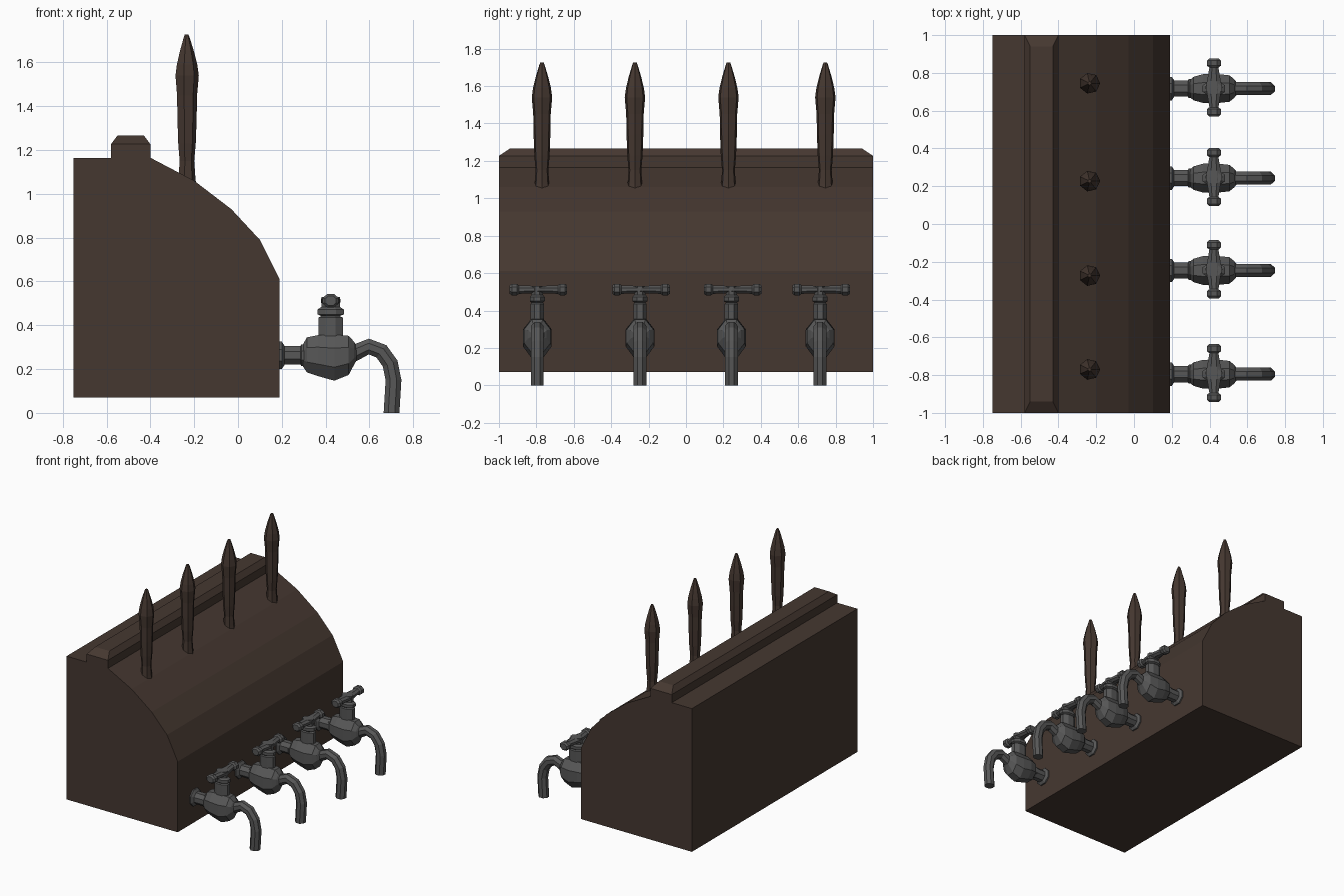
import bpy, bmesh, math
from mathutils import Vector

if "Cube" in bpy.data.objects:
    bpy.data.objects.remove(bpy.data.objects["Cube"])


def material(name, rgb):
    m = bpy.data.materials.new(name)
    m.diffuse_color = (*rgb, 1)
    m.use_nodes = True
    m.node_tree.nodes["Principled BSDF"].inputs["Base Color"].default_value = m.diffuse_color
    return m


WOOD = material("dark brown wood", (0.060, 0.039, 0.030))
METAL = material("dark grey metal", (0.095, 0.095, 0.095))


def ring(center, u, v, ru, rv, n=8, turn=0.5):
    """Polygon ring; with turn 0.5 its flats sit at the given half sizes."""
    k = 1 / math.cos(math.pi / n) if turn else 1
    c, u, v = Vector(center), Vector(u), Vector(v)
    angles = [2 * math.pi * (i + turn) / n for i in range(n)]
    return [c + u * ru * k * math.cos(a) + v * rv * k * math.sin(a) for a in angles]


def loft(name, rings, mat):
    """Skin a list of equal rings and cap both ends."""
    bm = bmesh.new()
    loops = [[bm.verts.new(p) for p in r] for r in rings]
    n = len(loops[0])
    for a, b in zip(loops, loops[1:]):
        for i in range(n):
            j = (i + 1) % n
            bm.faces.new((a[i], a[j], b[j], b[i]))
    bm.faces.new(loops[0])
    bm.faces.new(loops[-1])
    bmesh.ops.recalc_face_normals(bm, faces=bm.faces)
    me = bpy.data.meshes.new(name)
    bm.to_mesh(me)
    bm.free()
    me.materials.append(mat)
    return me


def place(name, me, y=0):
    ob = bpy.data.objects.new(name, me)
    ob.location.y = y
    bpy.context.collection.objects.link(ob)


X, Y, Z = (1, 0, 0), (0, 1, 0), (0, 0, 1)

# Cabinet: side profile with a curved front, extruded along y
profile = [(-0.75, 0.07), (0.19, 0.07), (0.19, 0.61), (0.10, 0.79), (-0.03, 0.93),
           (-0.20, 1.06), (-0.40, 1.165), (-0.75, 1.165)]
place("cabinet", loft("cabinet", [[(x, y, z) for x, z in profile] for y in (-1, 1)], WOOD))

# Ridge along the top with bevelled upper edge
def rect(x0, x1, y, z):
    return [(x0, -y, z), (x1, -y, z), (x1, y, z), (x0, y, z)]

place("top_ridge", loft("top_ridge", [rect(-0.58, -0.40, 1, 1.16), rect(-0.58, -0.40, 1, 1.227),
                                      rect(-0.55, -0.43, 0.94, 1.267)], WOOD))

# Turned pull handles
turned = [(1.04, 0.044), (1.08, 0.040), (1.15, 0.035), (1.23, 0.042), (1.34, 0.046), (1.45, 0.048),
          (1.54, 0.056), (1.59, 0.049), (1.65, 0.034), (1.715, 0.014), (1.727, 0.009)]
handle = loft("pull_handle", [ring((-0.235, 0, z), X, Y, r, r, 7, 0) for z, r in turned], WOOD)
for y in (0.745, 0.227, -0.273, -0.77):
    place("pull_handle", handle, y)

# Tap pipe: wall flange and neck (x, radius)
neck = [(0.18, 0.062), (0.20, 0.062), (0.213, 0.043), (0.285, 0.043), (0.29, 0.05), (0.32, 0.05)]
# Tap barrel (x, low z, high z, half width)
barrel = [(0.295, 0.215, 0.31, 0.045), (0.315, 0.185, 0.345, 0.062), (0.365, 0.168, 0.355, 0.076),
          (0.44, 0.147, 0.357, 0.077), (0.505, 0.173, 0.352, 0.07), (0.53, 0.22, 0.325, 0.05),
          (0.542, 0.24, 0.30, 0.035)]
# Stem with collar (z, half x, half y)
stem = [(0.33, 0.056, 0.036), (0.435, 0.056, 0.036), (0.442, 0.042, 0.030), (0.45, 0.060, 0.040),
        (0.472, 0.060, 0.040), (0.484, 0.042, 0.030), (0.53, 0.042, 0.030)]
# Cross bar (y, half x, half z), mirrored
half_bar = [(0.0, 0.045, 0.020), (0.035, 0.036, 0.020), (0.105, 0.024, 0.023), (0.115, 0.037, 0.031),
            (0.142, 0.037, 0.031), (0.154, 0.025, 0.022)]
bar = [(-y, a, b) for y, a, b in reversed(half_bar[1:])] + half_bar
# Curved spout centre line (x, z)
path = [Vector((x, 0, z)) for x, z in [(0.51, 0.262), (0.55, 0.282), (0.597, 0.303), (0.655, 0.281),
                                       (0.695, 0.225), (0.710, 0.15), (0.701, 0.0)]]
spout = []
for i, p in enumerate(path):
    d = (path[min(i + 1, len(path) - 1)] - path[max(i - 1, 0)]).normalized()
    if i == len(path) - 1:
        d = Vector((0, 0, -1))
    spout.append(ring(p, Y, d.cross(Vector(Y)), 0.034, 0.036))

parts = {
    "tap_neck": [ring((x, 0, 0.263), Y, Z, r, r) for x, r in neck],
    "tap_barrel": [ring((x, 0, (a + b) / 2), Y, Z, w, (b - a) / 2) for x, a, b, w in barrel],
    "tap_stem": [ring((0.423, 0, z), X, Y, a, b) for z, a, b in stem],
    "tap_cross_bar": [ring((0.423, y + 0.006, 0.512), X, Z, a, b) for y, a, b in bar],
    "tap_spout": spout,
}
for name, rings in parts.items():
    me = loft(name, rings, METAL)
    for y in (0.717, 0.243, -0.246, -0.795):
        place(name, me, y)
